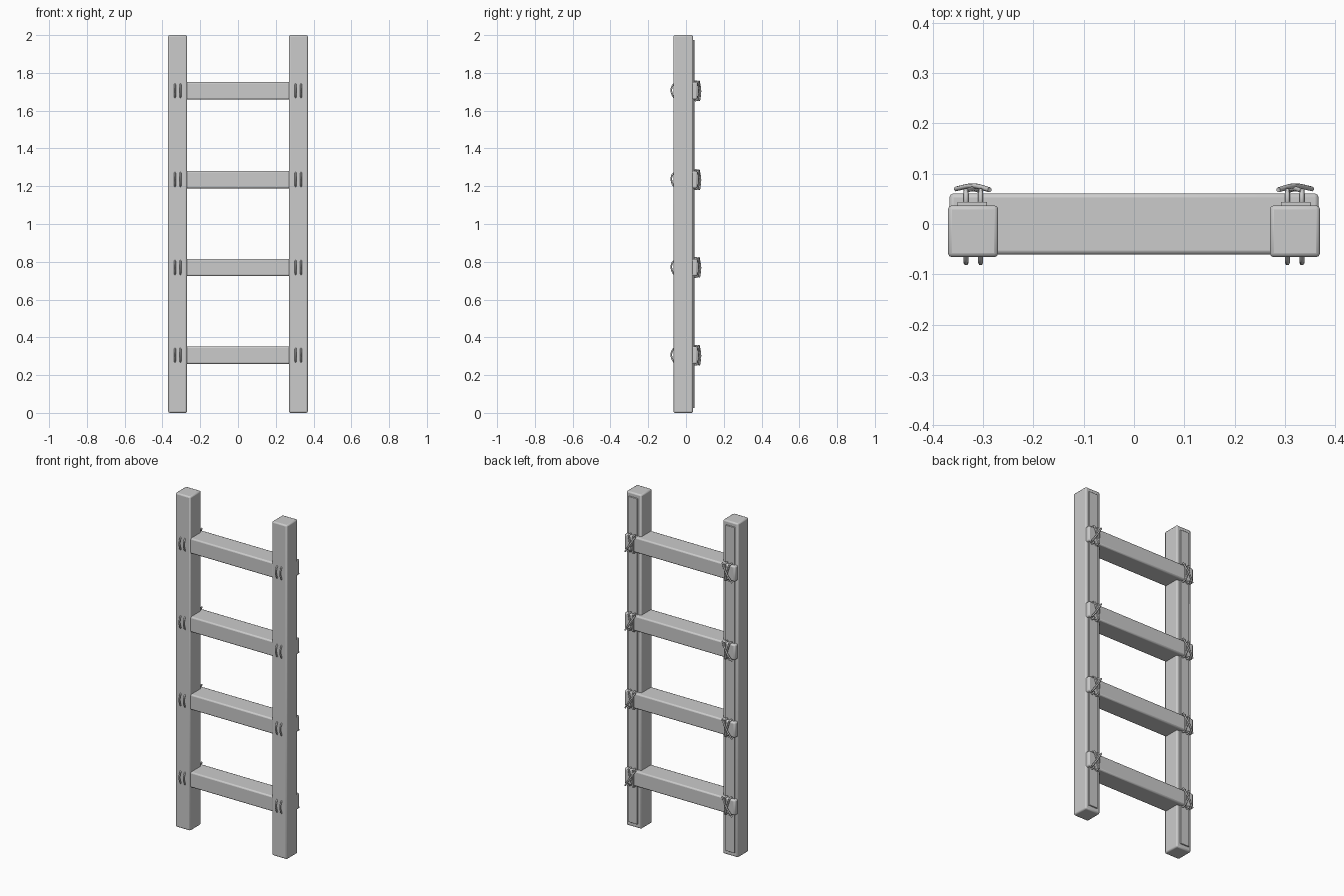
import bpy

if "Cube" in bpy.data.objects:
    bpy.data.objects.remove(bpy.data.objects["Cube"])

wood = bpy.data.materials.new("plain grey")
wood.diffuse_color = (0.6, 0.6, 0.6, 1)
wood.use_nodes = True
wood.node_tree.nodes["Principled BSDF"].inputs["Base Color"].default_value = wood.diffuse_color


def box(name, lo, hi, bevel):
    bpy.ops.mesh.primitive_cube_add(size=1, location=[(a + b) / 2 for a, b in zip(lo, hi)])
    ob = bpy.context.object
    ob.name = name
    ob.scale = [b - a for a, b in zip(lo, hi)]
    bpy.ops.object.transform_apply(location=False, rotation=False, scale=True)
    mod = ob.modifiers.new("rounded edges", 'BEVEL')
    mod.width = bevel
    mod.segments = 2
    ob.data.materials.append(wood)
    bpy.ops.object.shade_smooth_by_angle()
    return ob


def rope(name, points, radius=0.005):
    cu = bpy.data.curves.new(name, 'CURVE')
    cu.dimensions = '3D'
    cu.bevel_depth = radius
    cu.bevel_resolution = 1
    cu.resolution_u = 4
    cu.use_fill_caps = True
    sp = cu.splines.new('BEZIER')
    sp.bezier_points.add(len(points) - 1)
    for bp, co in zip(sp.bezier_points, points):
        bp.co = co
        bp.handle_left_type = bp.handle_right_type = 'AUTO'
    cu.materials.append(wood)
    ob = bpy.data.objects.new(name, cu)
    bpy.context.collection.objects.link(ob)


# Two upright posts, each with a thin raised strip on the back
for s, side in ((-1, "left"), (1, "right")):
    c = 0.32 * s
    box(side + "_post", (c - 0.05, -0.066, 0), (c + 0.05, 0.037, 2), 0.008)
    c = 0.322 * s
    box(side + "_back_strip", (c - 0.03, 0.03, 0.025), (c + 0.03, 0.044, 1.975), 0.002)

# Rungs let into the posts, lashed at both ends
for i, z in enumerate((0.305, 0.77, 1.235, 1.705)):
    box(f"rung_{i}", (-0.367, -0.061, z - 0.046), (0.367, 0.061, z + 0.046), 0.008)
    for s, side in ((-1, "left"), (1, "right")):
        # Short loops showing on the front of the post
        for j, x in enumerate((0.305, 0.334)):
            rope(f"{side}_front_loop_{i}_{j}",
                 [(s * x, -0.058, z - 0.042), (s * x, -0.073, z - 0.02),
                  (s * x, -0.075, z + 0.02), (s * x, -0.058, z + 0.042)])
            # Strand ends coming out above and below the rung
            for k in (-1, 1):
                rope(f"{side}_strand_{i}_{j}_{k}",
                     [(s * x, 0.03, z + k * 0.044), (s * x, 0.05, z + k * 0.051),
                      (s * x, 0.068, z + k * 0.046)])
        # Crossed lashing on the back of the rung
        rope(f"{side}_lashing_a_{i}",
             [(s * 0.287, 0.068, z + 0.052), (s * 0.32, 0.076, z), (s * 0.354, 0.07, z - 0.052)])
        rope(f"{side}_lashing_b_{i}",
             [(s * 0.305, 0.066, z - 0.05), (s * 0.32, 0.07, z), (s * 0.334, 0.066, z + 0.05)])
        rope(f"{side}_lashing_c_{i}",
             [(s * 0.305, 0.066, z + 0.05), (s * 0.304, 0.068, z), (s * 0.305, 0.066, z - 0.05)])
